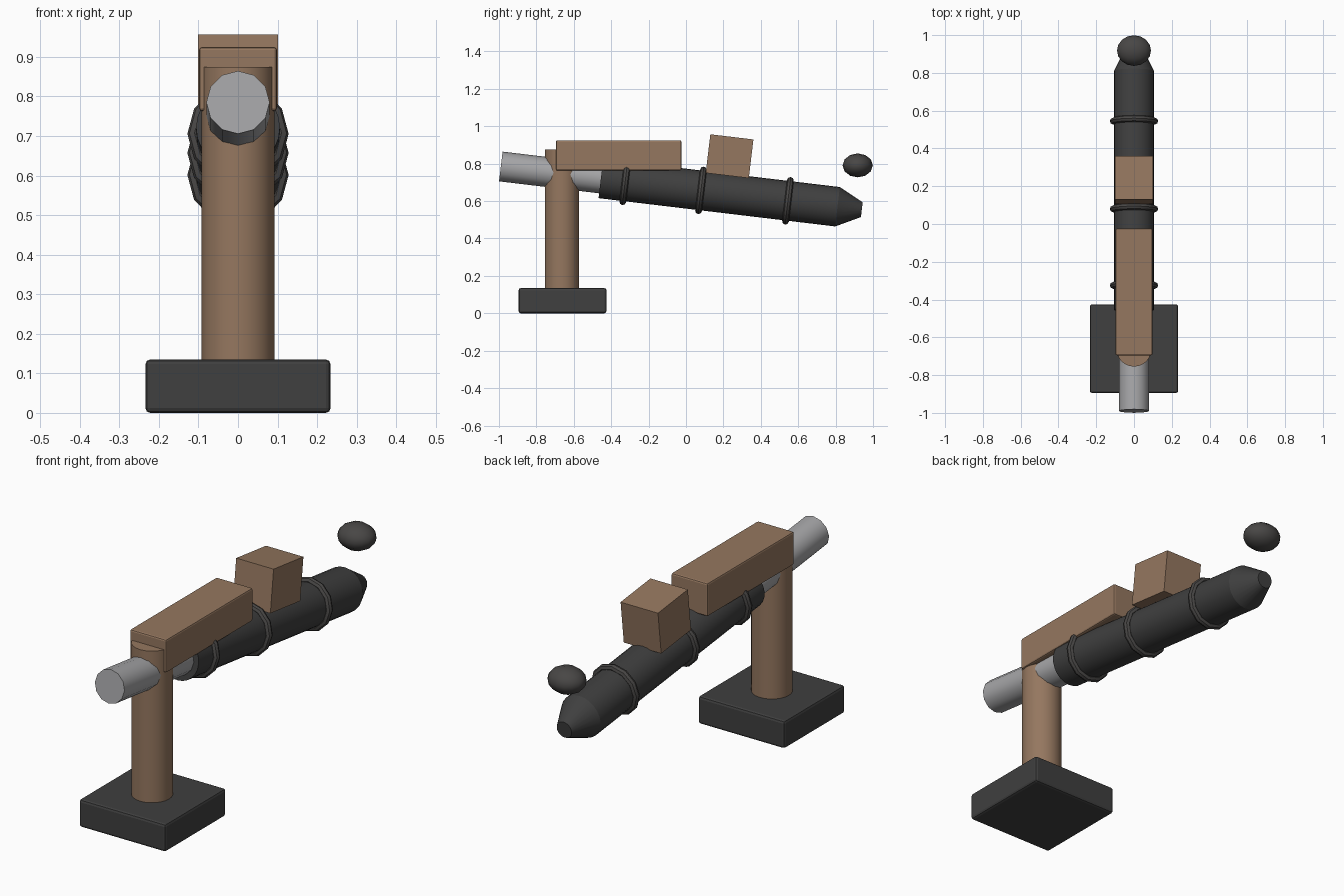
import bpy, math
from mathutils import Vector

if "Cube" in bpy.data.objects:
    bpy.data.objects.remove(bpy.data.objects["Cube"])

TILT = 0.119                                       # downward slope of the barrel
AXIS = Vector((0, math.cos(TILT), -math.sin(TILT)))
START = Vector((0, -0.99, 0.785))                  # rear end of the rod
ALONG = (math.pi / 2 - TILT - math.pi, 0, 0)       # local z points down the barrel


def material(name, r, g, b):
    m = bpy.data.materials.new(name)
    m.diffuse_color = (r, g, b, 1)
    m.use_nodes = True
    m.node_tree.nodes["Principled BSDF"].inputs["Base Color"].default_value = m.diffuse_color
    return m


TAN = material("tan", 0.30, 0.185, 0.115)
DARK = material("dark", 0.05, 0.05, 0.05)
BAND = material("band", 0.065, 0.062, 0.06)
STEEL = material("steel", 0.38, 0.38, 0.39)


def finish(name, mat, smooth=True):
    ob = bpy.context.object
    ob.name = name
    ob.data.materials.append(mat)
    if smooth:
        bpy.ops.object.shade_smooth_by_angle(angle=math.radians(35))
    return ob


def box(name, mat, centre, size, rot=(0, 0, 0), bevel=0.0):
    bpy.ops.mesh.primitive_cube_add(size=1, location=centre, rotation=rot)
    bpy.context.object.scale = size
    bpy.ops.object.transform_apply(location=False, rotation=False, scale=True)
    ob = finish(name, mat, False)
    if bevel:
        mod = ob.modifiers.new("bevel", "BEVEL")
        mod.width, mod.segments = bevel, 2
    return ob


def on_axis(y):
    return START + AXIS * ((y - START.y) / AXIS.y)


def tube(name, mat, y0, y1, r0, r1, sides):
    a, b = on_axis(y0), on_axis(y1)
    bpy.ops.mesh.primitive_cone_add(vertices=sides, radius1=r0, radius2=r1, depth=(b - a).length,
                                    location=(a + b) / 2, rotation=(-math.pi / 2 - TILT, 0, 0))
    return finish(name, mat)


# stand
box("base", DARK, (0, -0.66, 0.0675), (0.468, 0.47, 0.135), bevel=0.012)
bpy.ops.mesh.primitive_cylinder_add(vertices=24, radius=0.092, depth=0.775, location=(0, -0.663, 0.4875))
finish("post", TAN)
box("arm", TAN, (0, -0.36, 0.844), (0.197, 0.67, 0.162), bevel=0.008)

# barrel assembly
tube("rear_rod", STEEL, -0.99, -0.40, 0.08, 0.08, 12)
tube("barrel", DARK, -0.455, 0.81, 0.106, 0.106, 24)
tube("nozzle", DARK, 0.81, 0.94, 0.106, 0.04, 24)
for i, y in enumerate((-0.325, 0.08, 0.545)):
    bpy.ops.mesh.primitive_torus_add(major_segments=12, minor_segments=8, major_radius=0.11,
                                     minor_radius=0.018, location=on_axis(y),
                                     rotation=(-math.pi / 2 - TILT, 0, 0))
    finish(f"band_{i + 1}", BAND)

# sight block and floating knob
box("sight_block", TAN, (0, 0.233, 0.84), (0.202, 0.232, 0.208), rot=(-TILT, 0, 0))
bpy.ops.mesh.primitive_uv_sphere_add(segments=12, ring_count=8, radius=1, location=(0, 0.918, 0.791),
                                     rotation=(0, math.pi / 2, 0))
bpy.context.object.scale = (0.064, 0.081, 0.09)
finish("knob", BAND)
